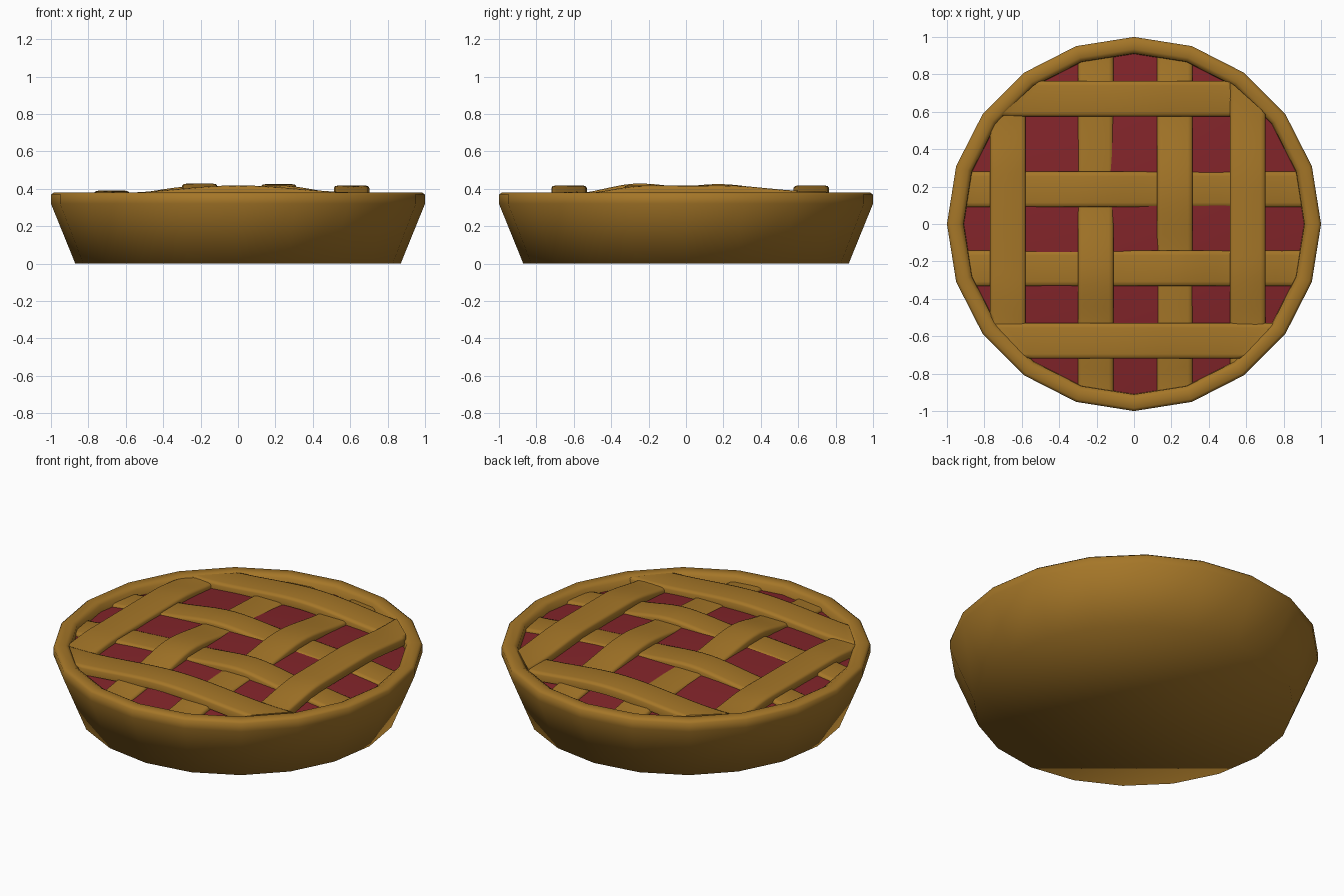
import bpy, bmesh, math

if "Cube" in bpy.data.objects:
    bpy.data.objects.remove(bpy.data.objects["Cube"])

SIDES = 20


def material(name, color):
    m = bpy.data.materials.new(name)
    m.diffuse_color = (*color, 1)
    m.use_nodes = True
    m.node_tree.nodes["Principled BSDF"].inputs["Base Color"].default_value = m.diffuse_color
    return m


PASTRY = material("golden pastry", (0.376, 0.182, 0.021))
CHERRY = material("cherry filling", (0.225, 0.018, 0.023))


def finish(name, bm, mat):
    bmesh.ops.recalc_face_normals(bm, faces=bm.faces)
    me = bpy.data.meshes.new(name)
    bm.to_mesh(me)
    bm.free()
    me.materials.append(mat)
    for p in me.polygons:
        p.use_smooth = True
    ob = bpy.data.objects.new(name, me)
    bpy.context.collection.objects.link(ob)
    return ob


def lathe(name, profile, mat, cap_first=False, cap_last=False):
    """Revolve (radius, z) points into a 20-sided surface."""
    bm = bmesh.new()
    rings = []
    for r, z in profile:
        rings.append([bm.verts.new((r * math.cos(math.tau * i / SIDES),
                                    r * math.sin(math.tau * i / SIDES), z))
                      for i in range(SIDES)])
    for a, b in zip(rings, rings[1:]):
        for i in range(SIDES):
            j = (i + 1) % SIDES
            bm.faces.new((a[i], a[j], b[j], b[i]))
    if cap_first:
        bm.faces.new(rings[0])
    if cap_last:
        bm.faces.new(rings[-1])
    return finish(name, bm, mat)


# Crust shell with flared wall and rolled rim
lathe("crust", [(0.87, 0), (1.0, 0.32), (1.0, 0.368), (0.985, 0.38),
                (0.935, 0.38), (0.912, 0.366), (0.908, 0.30)],
      PASTRY, cap_first=True)

# Slightly domed filling
lathe("filling", [(r, 0.39 - 0.065 * (r / 0.92) ** 2)
                  for r in (0.915, 0.7, 0.5, 0.3, 0.1)],
      CHERRY, cap_last=True)


def height(keys, s):
    """Smoothly interpolate (position, z) keys."""
    if s <= keys[0][0]:
        return keys[0][1]
    for (s0, z0), (s1, z1) in zip(keys, keys[1:]):
        if s <= s1:
            t = (s - s0) / (s1 - s0)
            return z0 + (z1 - z0) * t * t * (3 - 2 * t)
    return keys[-1][1]


# Rounded strip section: (sideways, down from top)
SECTION = [(-0.095, -0.05), (-0.095, -0.014), (-0.088, -0.004), (-0.07, 0),
           (0.07, 0), (0.088, -0.004), (0.095, -0.014), (0.095, -0.05)]


def strip(name, centre, keys, along_y, steps=32):
    """Woven pastry strip trimmed to the round inside of the rim."""
    bm = bmesh.new()
    rows = []
    for k in range(steps + 1):
        t = 2 * k / steps - 1
        row = []
        for side, drop in SECTION:
            c = centre + side
            s = t * math.sqrt(0.915 ** 2 - c * c)
            z = height(keys, s) + drop
            row.append(bm.verts.new((c, s, z) if along_y else (s, c, z)))
        rows.append(row)
    n = len(SECTION)
    for a, b in zip(rows, rows[1:]):
        for i in range(n):
            j = (i + 1) % n
            bm.faces.new((a[i], a[j], b[j], b[i]))
    bm.faces.new(rows[0])
    bm.faces.new(rows[-1])
    ob = finish(name, bm, PASTRY)
    bpy.context.view_layer.objects.active = ob
    for o in bpy.context.selected_objects:
        o.select_set(False)
    ob.select_set(True)
    bpy.ops.object.shade_smooth_by_angle(angle=math.radians(60))


# Lattice strips running front to back
strip("long_strip_1", -0.675, [(-0.66, 0.362), (-0.3, 0.388), (0.3, 0.39),
                               (0.62, 0.364)], True)
strip("long_strip_2", -0.205, [(-0.9, 0.342), (-0.625, 0.372), (-0.25, 0.428),
                               (0.185, 0.386), (0.67, 0.372), (0.9, 0.342)], True)
strip("long_strip_3", 0.218, [(-0.9, 0.342), (-0.625, 0.372), (-0.235, 0.387),
                              (0.17, 0.425), (0.67, 0.372), (0.9, 0.342)], True)
strip("long_strip_4", 0.607, [(-0.66, 0.362), (-0.2, 0.417), (0.2, 0.418),
                              (0.68, 0.386)], True)

# Lattice strips running side to side
strip("cross_strip_1", 0.67, [(-0.65, 0.376), (0, 0.418), (0.65, 0.37)], False)
strip("cross_strip_2", 0.185, [(-0.9, 0.342), (-0.675, 0.366), (-0.2, 0.416),
                               (0.218, 0.388), (0.607, 0.37), (0.9, 0.342)], False)
strip("cross_strip_3", -0.237, [(-0.9, 0.342), (-0.675, 0.366), (-0.2, 0.388),
                                (0.218, 0.418), (0.607, 0.37), (0.9, 0.342)], False)
strip("cross_strip_4", -0.625, [(-0.68, 0.376), (0, 0.418), (0.68, 0.378)], False)
